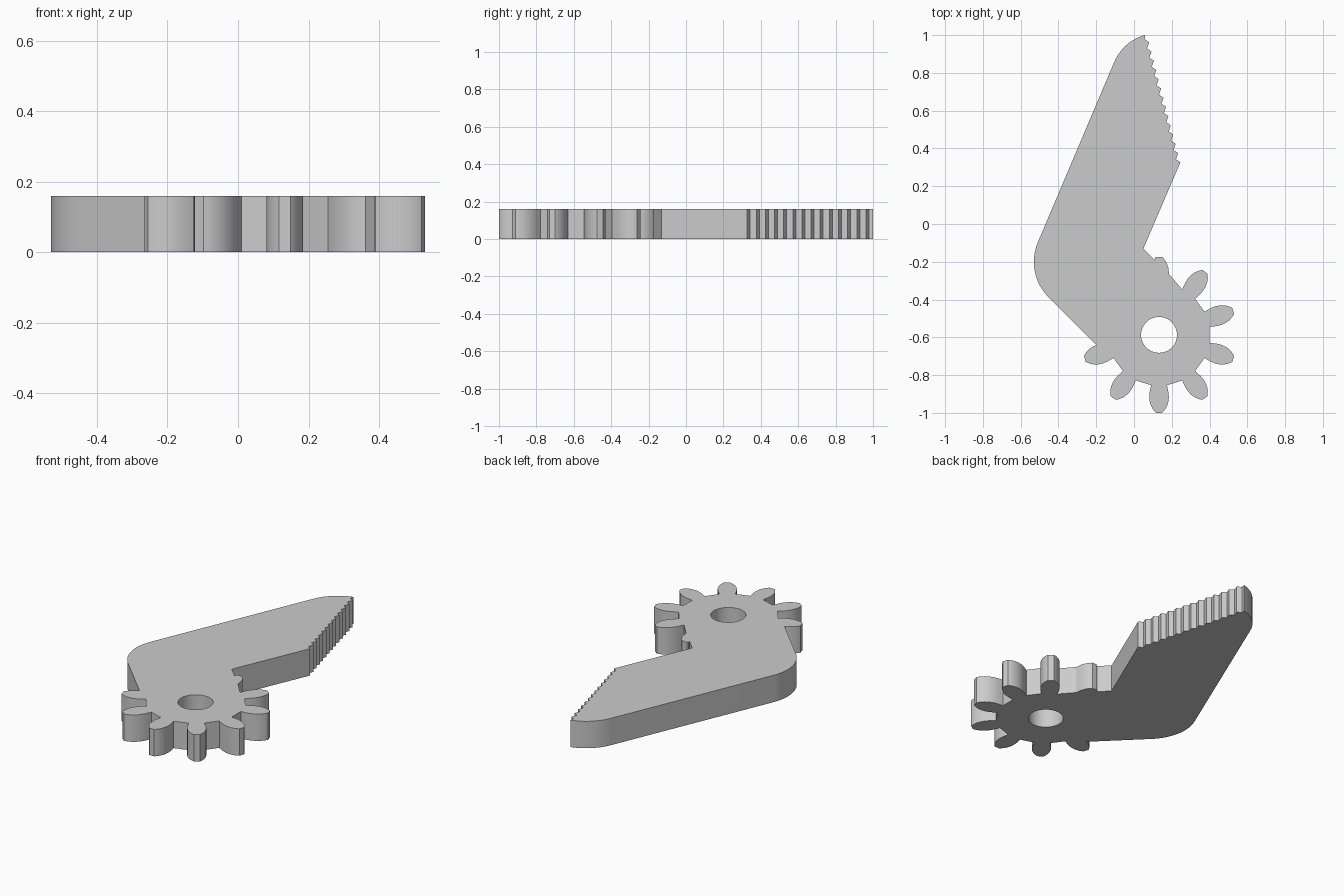
import bpy
import bmesh
from math import sin, cos, radians
from mathutils import Vector

if "Cube" in bpy.data.objects:
    bpy.data.objects.remove(bpy.data.objects["Cube"], do_unlink=True)

THICKNESS = 0.16
HUB = Vector((0.1325, -0.587))
HOLE_RADIUS = 0.095
EDGE_IN, EDGE_OUT = -0.08, -0.84      # x + y along the two edges of the lower arm


def arc(centre, radius, start, end, steps):
    """Points on an arc, angles in degrees."""
    angles = [radians(start + (end - start) * i / steps) for i in range(steps + 1)]
    return [Vector((centre[0] + radius * cos(a), centre[1] + radius * sin(a))) for a in angles]


def gear_tooth(angle):
    """One leaf-shaped tooth, walked clockwise from flank to flank."""
    flank = [(0.267, 0.042), (0.285, 0.046), (0.305, 0.05), (0.33, 0.052), (0.355, 0.049),
             (0.375, 0.043), (0.395, 0.032), (0.406, 0.023), (0.413, 0.016)]
    axis = Vector((cos(radians(angle)), sin(radians(angle))))
    side = Vector((-axis.y, axis.x))
    return ([HUB + axis * r + side * w for r, w in flank]
            + [HUB + axis * r - side * w for r, w in reversed(flank)])


def inside_arm(p):
    return EDGE_IN > p.x + p.y > EDGE_OUT and p.y - p.x > -0.55


# Inner elbow and the gear teeth that stand clear of the arm
outline = [Vector((0.05, -0.13)), Vector((0.112, -0.192))]
for i in range(8):
    outline += [p for p in gear_tooth(90 - 36 * i) if not inside_arm(p)]
    if i == 0:
        outline.append(Vector((0.186, -0.266)))

# Outer edge: lower arm, rounded elbow, long straight back, rounded nose
outline.append(Vector((-0.199, -0.641)))
outline += arc((-0.264, -0.2), 0.266, 225, 157, 16)
outline += arc((0.123, 0.762), 0.247, 157, 105, 12)

# Saw teeth down the front edge of the upper arm
first_tip, last_tip, count = Vector((0.08, 0.962)), Vector((0.246, 0.327)), 14
for i in range(count):
    tip = first_tip.lerp(last_tip, i / (count - 1))
    outline += [tip + Vector((-0.024, 0.016)), tip]

# Fill the outline around the axle hole and give it thickness
bm = bmesh.new()
for loop in (outline, arc(HUB, HOLE_RADIUS, 0, 360 - 7.5, 47)):
    verts = [bm.verts.new((p.x, p.y, 0)) for p in loop]
    for a, b in zip(verts, verts[1:] + verts[:1]):
        bm.edges.new((a, b))
bmesh.ops.triangle_fill(bm, use_beauty=True, use_dissolve=False, edges=bm.edges[:])
top = bmesh.ops.extrude_face_region(bm, geom=bm.faces[:], use_keep_orig=True)["geom"]
bmesh.ops.translate(bm, vec=(0, 0, THICKNESS),
                    verts=[g for g in top if isinstance(g, bmesh.types.BMVert)])
bmesh.ops.recalc_face_normals(bm, faces=bm.faces[:])
mesh = bpy.data.meshes.new("geared_jaw")
bm.to_mesh(mesh)
bm.free()
jaw = bpy.data.objects.new("geared_jaw", mesh)
bpy.context.collection.objects.link(jaw)

# Plain grey material
grey = bpy.data.materials.new("light_grey")
grey.use_nodes = True
colour = (0.6, 0.6, 0.6, 1)
grey.diffuse_color = colour
grey.node_tree.nodes["Principled BSDF"].inputs["Base Color"].default_value = colour
mesh.materials.append(grey)

# Smooth the curved walls, keep the corners crisp
bpy.ops.object.select_all(action="DESELECT")
jaw.select_set(True)
bpy.context.view_layer.objects.active = jaw
bpy.ops.object.shade_smooth_by_angle(angle=radians(25))
